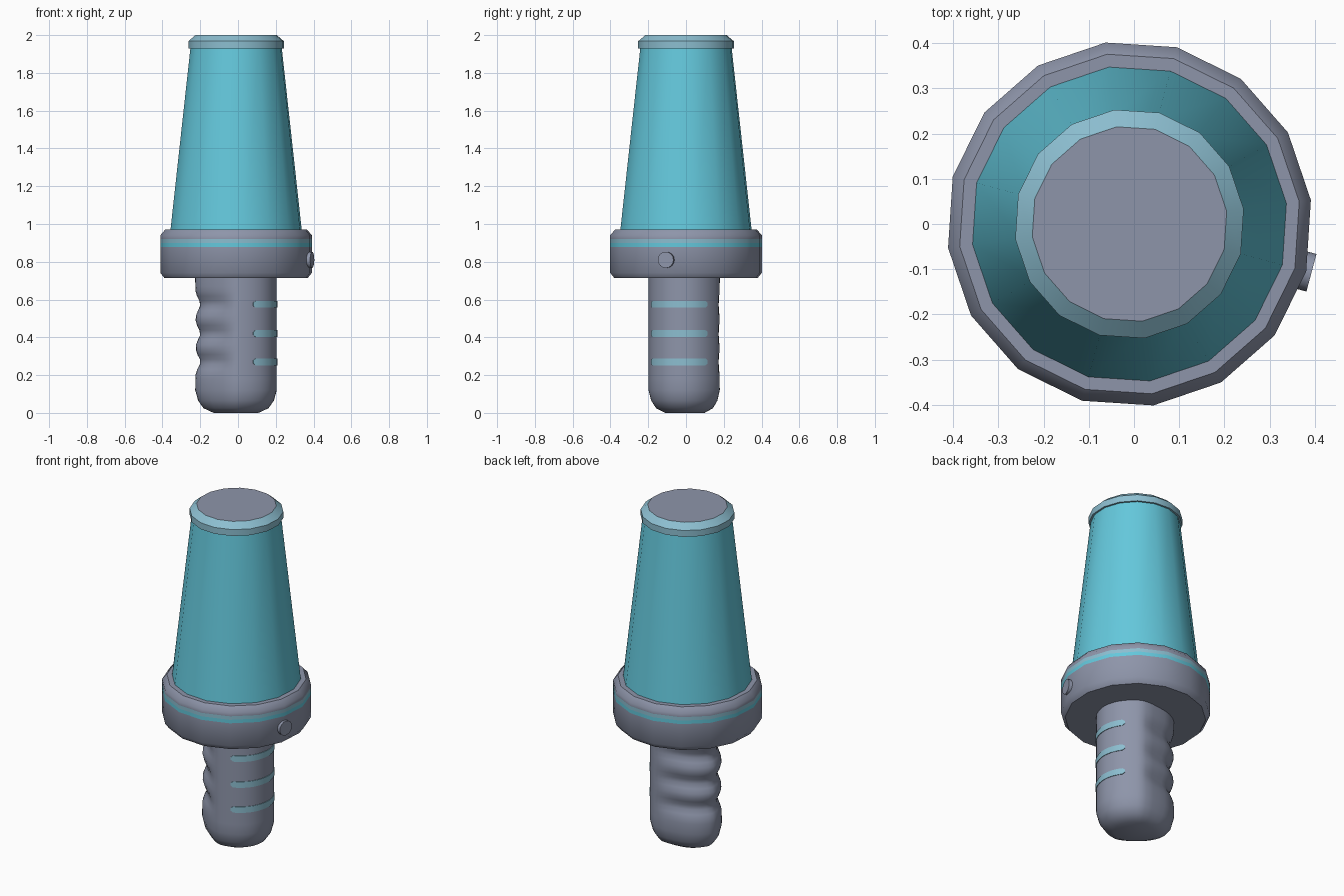
import bpy, bmesh, math
from mathutils import Vector

if "Cube" in bpy.data.objects:
    bpy.data.objects.remove(bpy.data.objects["Cube"])

CX = -0.01                    # axis of the body
TURN = math.radians(-15)      # the whole body is turned about z


def material(name, rgb):
    m = bpy.data.materials.new(name)
    m.diffuse_color = (*rgb, 1)
    m.use_nodes = True
    m.node_tree.nodes["Principled BSDF"].inputs["Base Color"].default_value = m.diffuse_color
    return m


GREY = material("blue grey", (0.27, 0.30, 0.40))
TEAL = material("teal", (0.127, 0.578, 0.716))
PALE = material("pale blue", (0.262, 0.515, 0.631))
MATS = [GREY, TEAL, PALE]


def point(r, a, z):
    return Vector((CX + r * math.cos(a + TURN), r * math.sin(a + TURN), z))


def finish(name, bm, smooth):
    bmesh.ops.recalc_face_normals(bm, faces=bm.faces[:])
    me = bpy.data.meshes.new(name)
    bm.to_mesh(me)
    bm.free()
    for m in MATS:
        me.materials.append(m)
    ob = bpy.data.objects.new(name, me)
    bpy.context.collection.objects.link(ob)
    bpy.ops.object.select_all(action='DESELECT')
    ob.select_set(True)
    bpy.context.view_layer.objects.active = ob
    bpy.ops.object.shade_smooth_by_angle(angle=math.radians(smooth))
    return ob


def loft(name, rings, segs, mats, caps, smooth):
    """rings: (radius function of angle, z); mats: material per band."""
    bm = bmesh.new()
    loops = [[bm.verts.new(point(f(2 * math.pi * i / segs), 2 * math.pi * i / segs, z))
              for i in range(segs)] for f, z in rings]
    for k, (lo, hi) in enumerate(zip(loops, loops[1:])):
        for i in range(segs):
            j = (i + 1) % segs
            bm.faces.new((lo[i], lo[j], hi[j], hi[i])).material_index = mats[k]
    for ring, m in ((loops[0], caps[0]), (loops[-1], caps[1])):
        bm.faces.new(ring).material_index = m
    return finish(name, bm, smooth)


def lathe(name, profile, mats, caps, smooth):
    rings = [(lambda a, r=r: r, z) for r, z in profile]
    return loft(name, rings, 16, mats, caps, smooth)


# tapered shade
lathe("tapered_shade", [(0.352, 0.955), (0.243, 1.94)], [1], (1, 1), 30)

# end cap with bevelled rim
lathe("end_cap", [(0.255, 1.93), (0.255, 1.968), (0.217, 2.0)], [2, 2], (2, 0), 30)

# collar with a two-tone painted band
lathe("collar", [(0.382, 0.713), (0.405, 0.742), (0.405, 0.878), (0.405, 0.899),
                 (0.405, 0.92), (0.405, 0.94), (0.379, 0.97)],
      [0, 0, 1, 2, 0, 0], (0, 0), 45)

# grip: egg-shaped section with three finger grooves at the back
SECTION = [0.215, 0.215, 0.211, 0.205, 0.2, 0.198, 0.185, 0.175, 0.175,
           0.184, 0.197, 0.212, 0.224]          # radius every 15 degrees
BARS = (0.27, 0.42, 0.575)


def grip_radius(a, z):
    a = abs(math.atan2(math.sin(a), math.cos(a)))
    t = a / math.radians(15)
    k = min(int(t), 11)
    r = SECTION[k] + (SECTION[k + 1] - SECTION[k]) * (t - k)
    depth = 0.028 * max(0, math.sin(a - math.radians(80))) ** 0.6 if a > math.radians(80) else 0
    groove = sum(math.exp(-((z - b) / 0.042) ** 2) for b in BARS)
    return r - depth * groove


rings = [(lambda a, s=s, z=z: s * grip_radius(a, z), z)
         for s, z in ((0.55, 0), (0.8, 0.025), (0.93, 0.065), (1, 0.12))]
rings += [(lambda a, z=z: grip_radius(a, z), z)
          for z in [0.18 + 0.0258 * i for i in range(22)]]
loft("grip", rings, 48, [0] * (len(rings) - 1), (0, 0), 60)

# three curved pale bars on the front of the grip
for n, zc in enumerate(BARS):
    bm = bmesh.new()
    cols = []
    for i in range(-13, 14):
        a = math.radians(i * 3.75)
        h = 0.018 * (0.45 if abs(i) == 13 else 1)
        cols.append([bm.verts.new(point(grip_radius(a, zc) + d, a, zc + s * h))
                     for d, s in ((-0.004, -1), (0.003, -1), (0.003, 1), (-0.004, 1))])
    for p, q in zip(cols, cols[1:]):
        for k in range(4):
            bm.faces.new((p[k], q[k], q[(k + 1) % 4], p[(k + 1) % 4]))
    bm.faces.new(cols[0])
    bm.faces.new(cols[-1])
    for f in bm.faces:
        f.material_index = 2
    finish(f"grip_bar_{n + 1}", bm, 30)

# round button on the collar
bm = bmesh.new()
ends = []
for r in (0.37, 0.417):
    base = point(r, 0, 0.81)
    side = Vector((-math.sin(TURN), math.cos(TURN), 0))
    ends.append([bm.verts.new(base + 0.043 * (side * math.cos(t) + Vector((0, 0, math.sin(t)))))
                 for t in [2 * math.pi * i / 16 for i in range(16)]])
for i in range(16):
    j = (i + 1) % 16
    bm.faces.new((ends[0][i], ends[0][j], ends[1][j], ends[1][i]))
for e in ends:
    bm.faces.new(e)
finish("button", bm, 30)
